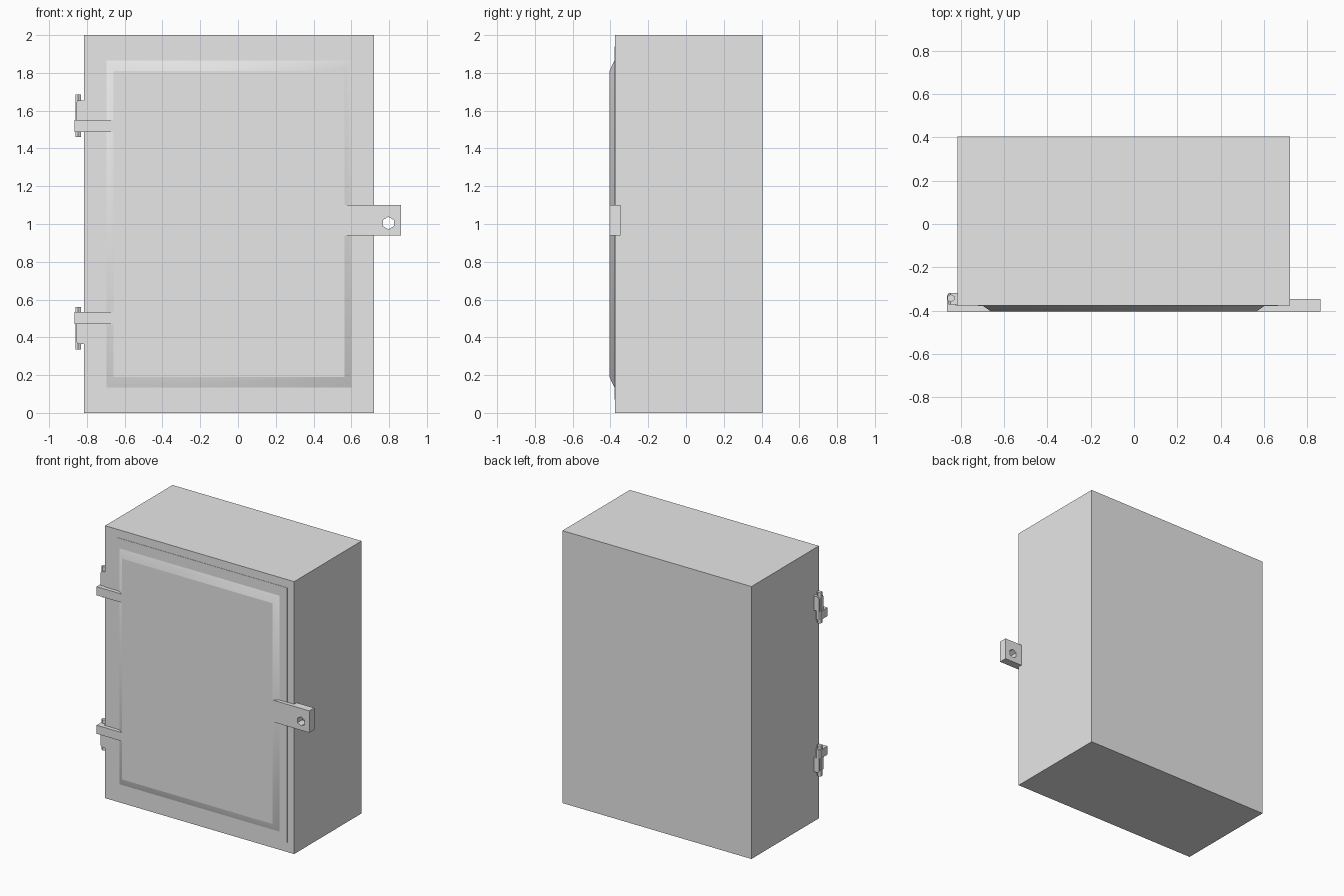
import bpy
import bmesh
from mathutils import Matrix

cube = bpy.data.objects.get("Cube")
if cube:
    bpy.data.objects.remove(cube, do_unlink=True)

# Single painted-metal colour
metal = bpy.data.materials.new("grey_metal")
metal.use_nodes = True
grey = (0.8, 0.8, 0.8, 1)
metal.diffuse_color = grey
metal.node_tree.nodes["Principled BSDF"].inputs["Base Color"].default_value = grey

FRONT, FACE, BACK = -0.405, -0.377, 0.405


def finish(name, bm):
    bmesh.ops.recalc_face_normals(bm, faces=bm.faces)
    mesh = bpy.data.meshes.new(name)
    bm.to_mesh(mesh)
    bm.free()
    mesh.materials.append(metal)
    ob = bpy.data.objects.new(name, mesh)
    bpy.context.collection.objects.link(ob)
    return ob


def box(name, x, y, z):
    bm = bmesh.new()
    size = Matrix.Diagonal((x[1] - x[0], y[1] - y[0], abs(z[1] - z[0]), 1))
    centre = Matrix.Translation((sum(x) / 2, sum(y) / 2, sum(z) / 2))
    bmesh.ops.create_cube(bm, size=1, matrix=centre @ size)
    return finish(name, bm)


def prism(name, points, axis, lo, hi):
    """Extrude a 2D outline along y (outline x,z) or z (outline x,y)."""
    def place(p, d):
        return (p[0], d, p[1]) if axis == "y" else (p[0], p[1], d)
    bm = bmesh.new()
    a = [bm.verts.new(place(p, lo)) for p in points]
    b = [bm.verts.new(place(p, hi)) for p in points]
    bm.faces.new(a)
    bm.faces.new(b[::-1])
    for i in range(len(a)):
        j = (i + 1) % len(a)
        bm.faces.new((a[i], a[j], b[j], b[i]))
    return finish(name, bm)


def pin(name, radius, depth, matrix):
    bm = bmesh.new()
    bmesh.ops.create_cone(bm, cap_ends=True, segments=6, radius1=radius,
                          radius2=radius, depth=depth, matrix=matrix)
    return finish(name, bm)


# Cabinet body and thin door sheet
box("cabinet_body", (-0.815, 0.72), (FACE, BACK), (0, 2))
box("door_sheet", (-0.72, 0.665), (FACE - 0.002, FACE + 0.01), (0.07, 1.94))

# Raised door panel with sloped border, smooth around the corners
bm = bmesh.new()
rings = []
for x0, x1, z0, z1, y in ((-0.70, 0.605, 0.13, 1.87, FACE),
                          (-0.66, 0.565, 0.19, 1.81, FRONT)):
    rings.append([bm.verts.new((x, y, z)) for x, z in
                  ((x0, z0), (x1, z0), (x1, z1), (x0, z1))])
outer, inner = rings
bm.faces.new(inner)
bm.faces.new(outer[::-1])
for i in range(4):
    j = (i + 1) % 4
    slope = bm.faces.new((outer[i], outer[j], inner[j], inner[i]))
    slope.smooth = True
for e in bm.edges:
    e.smooth = not (all(v in inner for v in e.verts) or all(v in outer for v in e.verts))
finish("door_panel", bm)

# Latch: door tab and matching body tab, drilled for a padlock
tabs = [box("latch_door_tab", (0.565, 0.863), (FRONT, -0.375), (0.94, 1.10)),
        box("latch_body_tab", (0.715, 0.863), (-0.375, -0.347), (0.94, 1.10))]
turn = Matrix.Translation((0.796, -0.375, 1.005)) @ Matrix.Rotation(1.5708, 4, "X")
cutter = pin("latch_hole_cutter", 0.033, 0.2, turn)
cutter.hide_render = True
for tab in tabs:
    mod = tab.modifiers.new("hole", "BOOLEAN")
    mod.operation = "DIFFERENCE"
    mod.solver = "EXACT"
    mod.object = cutter
    bpy.context.view_layer.objects.active = tab
    bpy.ops.object.modifier_apply(modifier=mod.name)
bpy.data.objects.remove(cutter, do_unlink=True)

# Hinges, mirrored about the middle of the door
for side, z_of in (("upper", lambda z: z), ("lower", lambda z: 2.02 - z)):
    z0, z1, z2 = z_of(1.487), z_of(1.55), z_of(1.655)
    # door strap with its knuckle
    box(side + "_hinge_strap", (-0.865, -0.66), (FRONT, -0.375), (z0, z1))
    prism(side + "_hinge_knuckle",
          [(-0.865, -0.376), (-0.865, -0.33), (-0.855, -0.319),
           (-0.835, -0.319), (-0.825, -0.33), (-0.825, -0.376)],
          "z", z0, z1)
    # body bracket with a clipped outer corner
    prism(side + "_hinge_bracket",
          [(-0.81, z1), (-0.857, z1), (-0.857, z_of(1.64)), (-0.848, z2), (-0.81, z2)],
          "y", -0.372, -0.319)
    # pin
    pin(side + "_hinge_pin", 0.018, 0.225,
        Matrix.Translation((-0.846, -0.343, z_of(1.572))))
